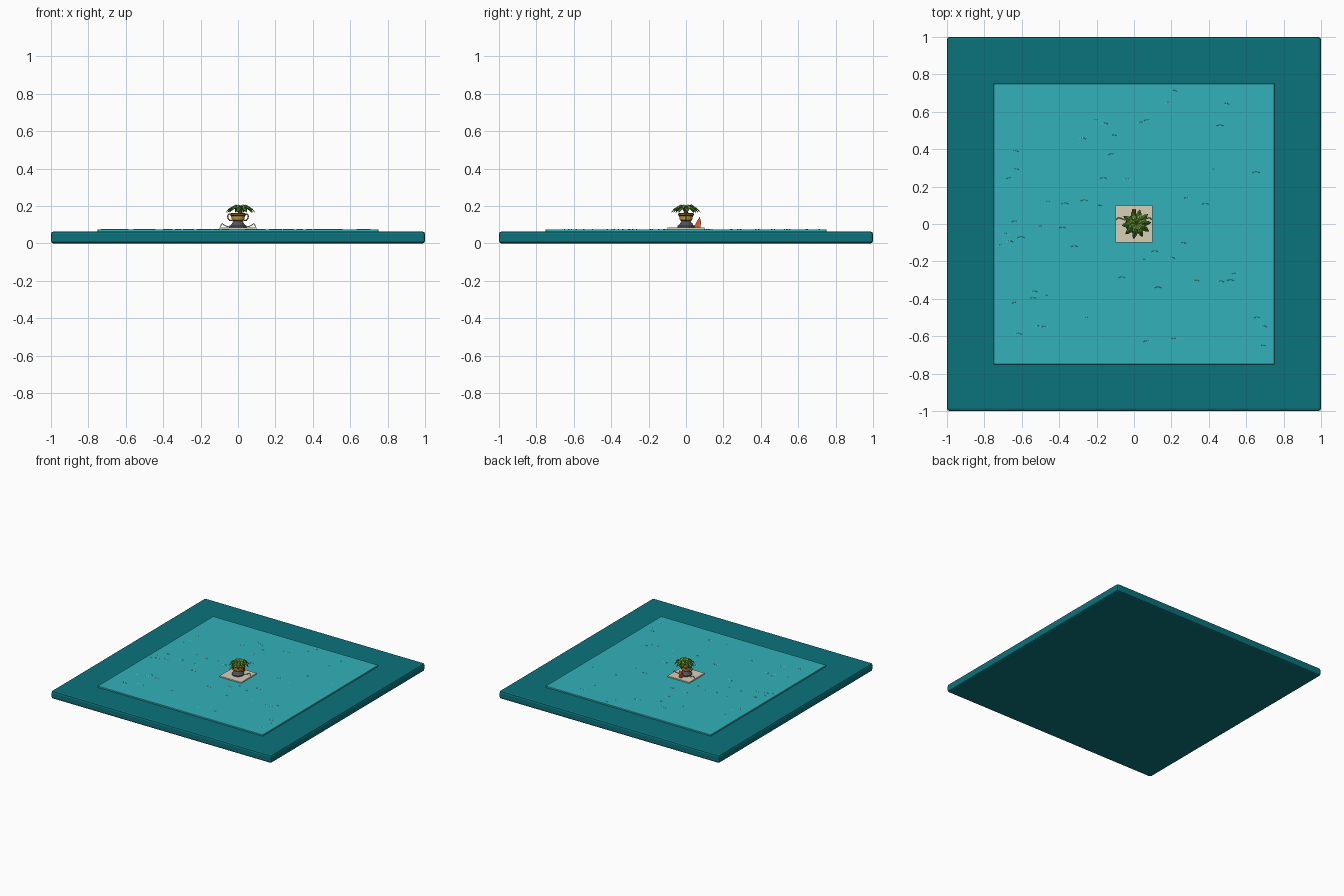
import bpy, bmesh, math, random
from mathutils import Vector

if "Cube" in bpy.data.objects:
    bpy.data.objects.remove(bpy.data.objects["Cube"])

random.seed(7)
mats = {}


def mat(hexcol):
    if hexcol not in mats:
        m = bpy.data.materials.new("colour_" + hexcol)
        rgb = [(int(hexcol[i:i + 2], 16) / 255) ** 2.2 for i in (0, 2, 4)]
        m.diffuse_color = (*rgb, 1)
        m.use_nodes = True
        m.node_tree.nodes["Principled BSDF"].inputs["Base Color"].default_value = m.diffuse_color
        mats[hexcol] = m
    return mats[hexcol]


def from_bmesh(name, bm, colour, smooth=False):
    bmesh.ops.recalc_face_normals(bm, faces=bm.faces)
    me = bpy.data.meshes.new(name)
    bm.to_mesh(me)
    bm.free()
    ob = bpy.data.objects.new(name, me)
    bpy.context.collection.objects.link(ob)
    me.materials.append(mat(colour))
    for p in me.polygons:
        p.use_smooth = smooth
    return ob


def slab(name, half, z0, z1, colour, bevel=0.0):
    bm = bmesh.new()
    bmesh.ops.create_cube(bm, size=1)
    for v in bm.verts:
        v.co = (v.co.x * 2 * half, v.co.y * 2 * half, z0 + (v.co.z + 0.5) * (z1 - z0))
    ob = from_bmesh(name, bm, colour)
    if bevel:
        mod = ob.modifiers.new("bevel", 'BEVEL')
        mod.width, mod.segments = bevel, 2
    return ob


def lathe(name, profile, colour, centre=(0, 0), sides=20):
    bm = bmesh.new()
    rings = [[bm.verts.new((centre[0] + r * math.cos(2 * math.pi * i / sides),
                            centre[1] + r * math.sin(2 * math.pi * i / sides), z))
              for i in range(sides)] for r, z in profile]
    for a, b in zip(rings, rings[1:]):
        for i in range(sides):
            j = (i + 1) % sides
            bm.faces.new((a[i], a[j], b[j], b[i]))
    bm.faces.new(rings[0])
    bm.faces.new(rings[-1])
    return from_bmesh(name, bm, colour)


def tube(name, paths, radius, colour, res=1):
    cu = bpy.data.curves.new(name, 'CURVE')
    cu.dimensions = '3D'
    cu.bevel_depth, cu.bevel_resolution, cu.use_fill_caps = radius, res, True
    for pts in paths:
        sp = cu.splines.new('POLY')
        sp.points.add(len(pts) - 1)
        for p, co in zip(sp.points, pts):
            p.co = (*co, 1)
    cu.materials.append(mat(colour))
    ob = bpy.data.objects.new(name, cu)
    bpy.context.collection.objects.link(ob)
    return ob


def leaf_ring(name, count, length, top, tip, width, colour, turn):
    # folded, arching leaves around the crown
    bm = bmesh.new()
    cx, cz = 0.015, 0.175
    shape = [(0.05, 0.35), (0.3, 0.85), (0.55, 1.0), (0.8, 0.7), (1.0, 0.05)]
    for k in range(count):
        a = 2 * math.pi * k / count + turn
        out = Vector((math.cos(a), math.sin(a), 0))
        side = Vector((-out.y, out.x, 0))
        size = length * random.uniform(0.88, 1.05)
        rows = []
        for t, w in shape:
            z = cz * (1 - t) ** 2 + 2 * t * (1 - t) * top + tip * t * t
            c = Vector((cx, 0, z)) + out * size * t
            s = side * width * w / 2
            drop = Vector((0, 0, -0.25 * width * w))
            rows.append([bm.verts.new(c - s + drop), bm.verts.new(c), bm.verts.new(c + s + drop)])
        for r, q in zip(rows, rows[1:]):
            for i in (0, 1):
                bm.faces.new((r[i], r[i + 1], q[i + 1], q[i]))
    ob = from_bmesh(name, bm, colour)
    ob.modifiers.new("thickness", 'SOLIDIFY').thickness = 0.0015


# sea bed, water and island tile
slab("base_slab", 1.0, 0.0, 0.064, "13727A", 0.014)
slab("water", 0.75, 0.06, 0.075, "36B0BA", 0.002)
slab("island_tile", 0.1, 0.073, 0.085, "D8CFB4", 0.003)

# ripples scattered on the water
ripples = []
while len(ripples) < 55:
    x, y = random.uniform(-0.72, 0.72), random.uniform(-0.72, 0.72)
    if max(abs(x), abs(y)) > 0.13:
        ripples.append([(x + 0.018 * u, y + 0.006 * (1 - u * u), 0.0755)
                        for u in (-1, -0.5, 0, 0.5, 1)])
tube("ripples", ripples, 0.0009, "A9DDE0", 0)

# two-handled pot
lathe("pot_foot", [(0.046, 0.084), (0.046, 0.094), (0.036, 0.101), (0.03, 0.11), (0.024, 0.12)], "55555A")
lathe("pot_bowl", [(0.022, 0.118), (0.033, 0.125), (0.036, 0.14), (0.037, 0.15)], "C39A45")
lathe("pot_rim", [(0.038, 0.148), (0.043, 0.151), (0.043, 0.16), (0.036, 0.162)], "8A6A2E")
for s, label in ((-1, "left"), (1, "right")):
    tube(label + "_handle",
         [[(s * x, 0, z) for x, z in ((0.036, 0.154), (0.049, 0.157), (0.055, 0.148),
                                      (0.053, 0.134), (0.045, 0.124), (0.03, 0.122))]],
         0.004, "8F7038")
    # curled ornaments on the tile
    tube(label + "_curl",
         [[(s * x, y, z) for x, y, z in ((0.045, 0.02, 0.088), (0.062, 0.027, 0.092), (0.075, 0.032, 0.099),
                                         (0.085, 0.032, 0.107), (0.091, 0.028, 0.1), (0.093, 0.024, 0.088))]],
         0.0025, "D8D8D2")

# leaning orange fin at the back
bm = bmesh.new()
fin = [(0.04, 0.085), (0.078, 0.085), (0.08, 0.12), (0.073, 0.142), (0.06, 0.122)]
f = bm.faces.new([bm.verts.new((-0.01, y, z)) for y, z in fin])
ext = bmesh.ops.extrude_face_region(bm, geom=[f])
for v in ext["geom"]:
    if isinstance(v, bmesh.types.BMVert):
        v.co.x = 0.01
from_bmesh("orange_fin", bm, "D9622B")

# plant
lathe("plant_stem", [(0.014, 0.155), (0.011, 0.17), (0.008, 0.185)], "6B4E2C", (0.012, 0), 8)
leaf_ring("outer_leaves", 10, 0.08, 0.228, 0.166, 0.03, "3C6B24", 0.1)
leaf_ring("inner_leaves", 8, 0.058, 0.236, 0.185, 0.022, "6FA03A", 0.4)
